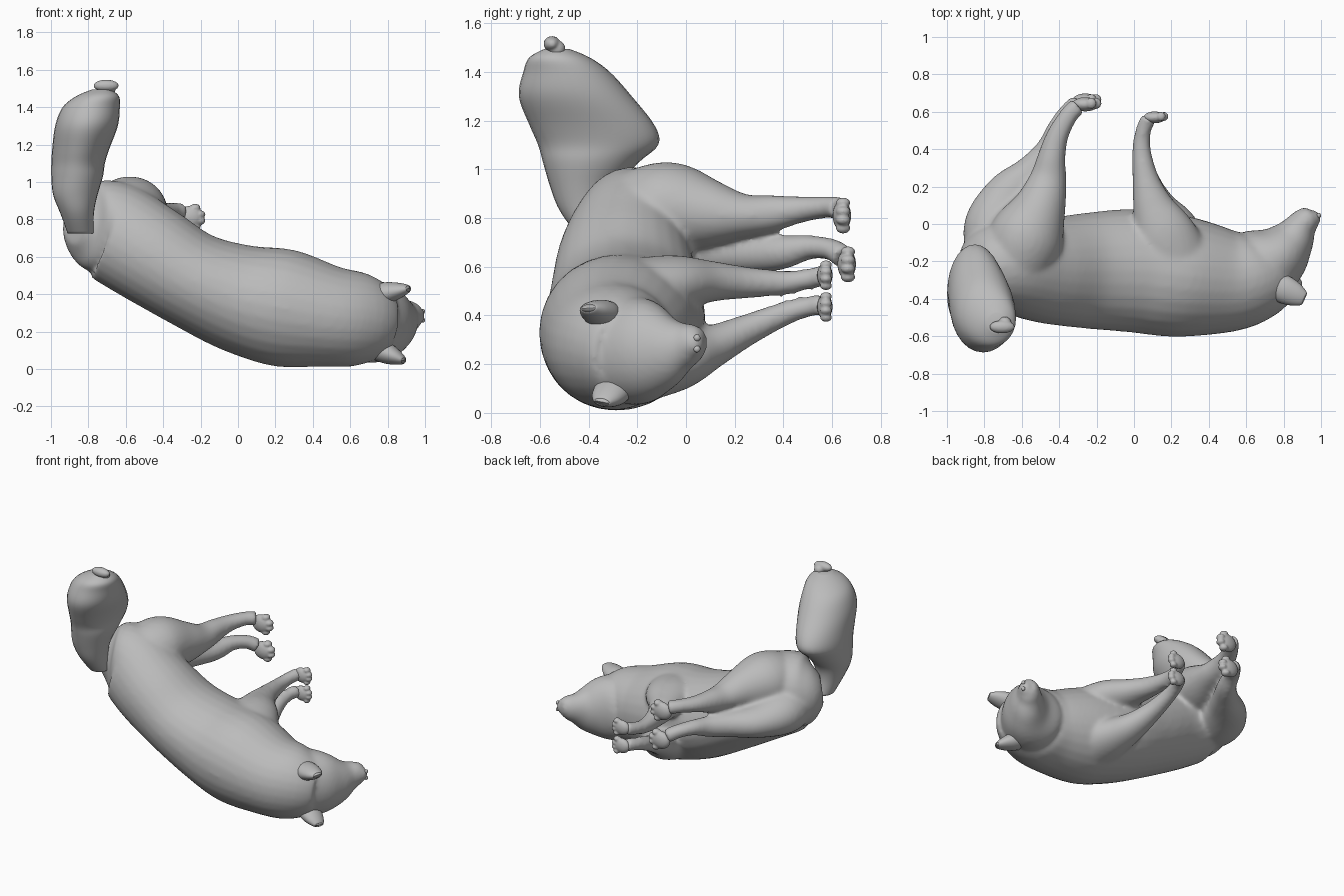
import bpy, bmesh, math
from mathutils import Vector

if "Cube" in bpy.data.objects:
    bpy.data.objects.remove(bpy.data.objects["Cube"])

X, Y, Z = Vector((1, 0, 0)), Vector((0, 1, 0)), Vector((0, 0, 1))

grey = bpy.data.materials.new("plain grey")
grey.use_nodes = True
colour = (0.5, 0.5, 0.5, 1)
grey.diffuse_color = colour
grey.node_tree.nodes["Principled BSDF"].inputs["Base Color"].default_value = colour


def spline(rows, steps=5):
    """Catmull-Rom interpolation of whole sections."""
    rows = [Vector(r) for r in rows]
    out = []
    for i in range(len(rows) - 1):
        p, q, r, s = rows[max(i - 1, 0)], rows[i], rows[i + 1], rows[min(i + 2, len(rows) - 1)]
        for k in range(steps):
            t = k / steps
            out.append(0.5 * (2 * q + (r - p) * t + (2 * p - 5 * q + 4 * r - s) * t ** 2
                              + (3 * q - p - 3 * r + s) * t ** 3))
    return out + [rows[-1]]


def loft(bm, rows, ref, axis=None, sides=28):
    """Skin of ellipses; each row is x, y, z, radius across, radius along ref."""
    rows = spline(rows)
    rings = []
    for i, row in enumerate(rows):
        c = Vector(row[:3])
        t = axis or (Vector(rows[min(i + 1, len(rows) - 1)][:3])
                     - Vector(rows[max(i - 1, 0)][:3])).normalized()
        u = (ref - t * ref.dot(t)).normalized()
        v = t.cross(u)
        rings.append([bm.verts.new(c + u * row[4] * math.cos(a) + v * row[3] * math.sin(a))
                      for a in (math.tau * k / sides for k in range(sides))])
    for low, high in zip(rings, rings[1:]):
        for k in range(sides):
            n = (k + 1) % sides
            bm.faces.new((low[k], low[n], high[n], high[k]))
    bm.faces.new(rings[0][::-1])
    bm.faces.new(rings[-1])


def ball(bm, centre, size):
    made = bmesh.ops.create_uvsphere(bm, u_segments=20, v_segments=12, radius=1)["verts"]
    for v in made:
        v.co = Vector(centre) + Vector([a * b for a, b in zip(v.co, size)])


def finish(bm, name, voxel=0, smooth=0):
    bmesh.ops.recalc_face_normals(bm, faces=bm.faces)
    mesh = bpy.data.meshes.new(name)
    bm.to_mesh(mesh)
    bm.free()
    mesh.materials.append(grey)
    mesh.shade_smooth()
    obj = bpy.data.objects.new(name, mesh)
    bpy.context.collection.objects.link(obj)
    if voxel:
        mod = obj.modifiers.new("Blend", "REMESH")
        mod.mode, mod.voxel_size, mod.use_smooth_shade = "VOXEL", voxel, True
    if smooth:
        mod = obj.modifiers.new("Soften", "SMOOTH")
        mod.factor, mod.iterations = 0.5, smooth
    return obj


# Body: trunk, head and four legs blended into one skin
bm = bmesh.new()
loft(bm, [(-.87, -.3, .77, .1, .1), (-.8, -.25, .76, .22, .2), (-.68, -.22, .74, .27, .25),
          (-.48, -.25, .62, .27, .28), (-.25, -.25, .48, .26, .31), (0, -.25, .38, .29, .33),
          (.25, -.28, .325, .315, .325), (.5, -.3, .28, .27, .28), (.65, -.27, .265, .25, .245),
          (.75, -.21, .25, .2, .2)], Y)
# Head and muzzle
loft(bm, [(.58, -.28, .26, .15, .17), (.68, -.23, .255, .21, .22), (.78, -.16, .255, .17, .21),
          (.85, -.08, .26, .12, .16), (.895, -.01, .275, .085, .1), (.93, .03, .285, .07, .08),
          (.955, .055, .285, .05, .055)], Z)
ball(bm, (.955, .03, .285), (.045, .045, .055))
# Hind legs, upper then lower
loft(bm, [(-.62, -.2, .82, .19, .18), (-.57, -.06, .84, .2, .19), (-.5, .1, .82, .14, .14),
          (-.46, .24, .81, .1, .09), (-.44, .36, .82, .075, .075), (-.41, .47, .835, .06, .055),
          (-.35, .58, .845, .05, .045), (-.3, .63, .84, .05, .05)], Z)
loft(bm, [(-.74, -.2, .7, .15, .15), (-.73, -.02, .68, .18, .15), (-.66, .15, .66, .14, .11),
          (-.55, .28, .655, .09, .085), (-.46, .4, .66, .065, .07), (-.41, .51, .68, .055, .05),
          (-.35, .6, .67, .05, .045), (-.3, .645, .64, .05, .05)], Z)
# Front legs, upper then lower
loft(bm, [(.2, -.2, .48, .22, .16), (.16, -.05, .53, .17, .12), (.1, .1, .54, .11, .085),
          (.06, .25, .535, .07, .065), (.04, .4, .535, .05, .05), (.05, .5, .55, .042, .042),
          (.08, .57, .565, .042, .045)], Z)
loft(bm, [(.22, -.2, .2, .22, .16), (.18, -.04, .22, .17, .13), (.11, .1, .27, .11, .09),
          (.06, .25, .34, .07, .065), (.04, .4, .405, .05, .05), (.05, .5, .435, .042, .042),
          (.08, .565, .445, .042, .045)], Z)
finish(bm, "body", .014, 10)

# Paws with four toes each
paws = {"hind_paw_right": (-.25, .645, .81, 1.2), "hind_paw_left": (-.25, .665, .61, 1.2),
        "front_paw_right": (.12, .575, .565, 1), "front_paw_left": (.12, .575, .435, 1)}
for name, (x, y, z, s) in paws.items():
    bm = bmesh.new()
    ball(bm, (x - .01, y - .005, z), (.06 * s, .032 * s, .052 * s))
    for k in range(4):
        off = (k - 1.5) * .029 * s
        ball(bm, (x + (.042 - 9 * off * off) * s, y, z + off), (.024 * s, .025 * s, .018 * s))
    finish(bm, name, .007, 3)

# Bushy tail
bm = bmesh.new()
loft(bm, [(-.84, -.36, .72, .07, .08), (-.86, -.41, .83, .09, .11), (-.87, -.42, .93, .12, .14),
          (-.86, -.39, 1.03, .14, .2), (-.855, -.36, 1.1, .145, .25), (-.84, -.385, 1.18, .155, .26),
          (-.81, -.455, 1.3, .17, .235), (-.785, -.49, 1.4, .155, .18), (-.75, -.52, 1.46, .115, .125),
          (-.73, -.53, 1.495, .05, .05)], Y, Z)
finish(bm, "tail", 0, 4)

# Curled tuft at the tail tip
bm = bmesh.new()
ball(bm, (-.705, -.55, 1.515), (.068, .035, .032))
ball(bm, (-.69, -.53, 1.495), (.035, .035, .035))
tuft = finish(bm, "tail_tuft", .006, 3)

# Cupped ears: the sections run up the outside and back down the inside
ears = {"right_ear": ((.76, -.33, .4), (.91, -.4, .43)),
        "left_ear": ((.76, -.29, .1), (.885, -.345, .045))}
for name, (base, tip) in ears.items():
    base, tip = Vector(base), Vector(tip)
    bm = bmesh.new()
    profile = [(0, .06, .075), (.35, .055, .075), (.7, .04, .062), (.95, .024, .042),
               (1, .015, .032), (.85, .016, .034), (.6, .018, .036)]
    loft(bm, [(*base.lerp(tip, t), a, b) for t, a, b in profile], Y)
    finish(bm, name)

# Closed eyelids, nostrils and lips as slight raised forms
bm = bmesh.new()
for z in (.36, .16):
    ball(bm, (.875, -.14, z), (.022, .03, .018))
finish(bm, "eyelids")
bm = bmesh.new()
for z in (.262, .308):
    ball(bm, (.988, .045, z), (.012, .014, .014))
finish(bm, "nostrils")
